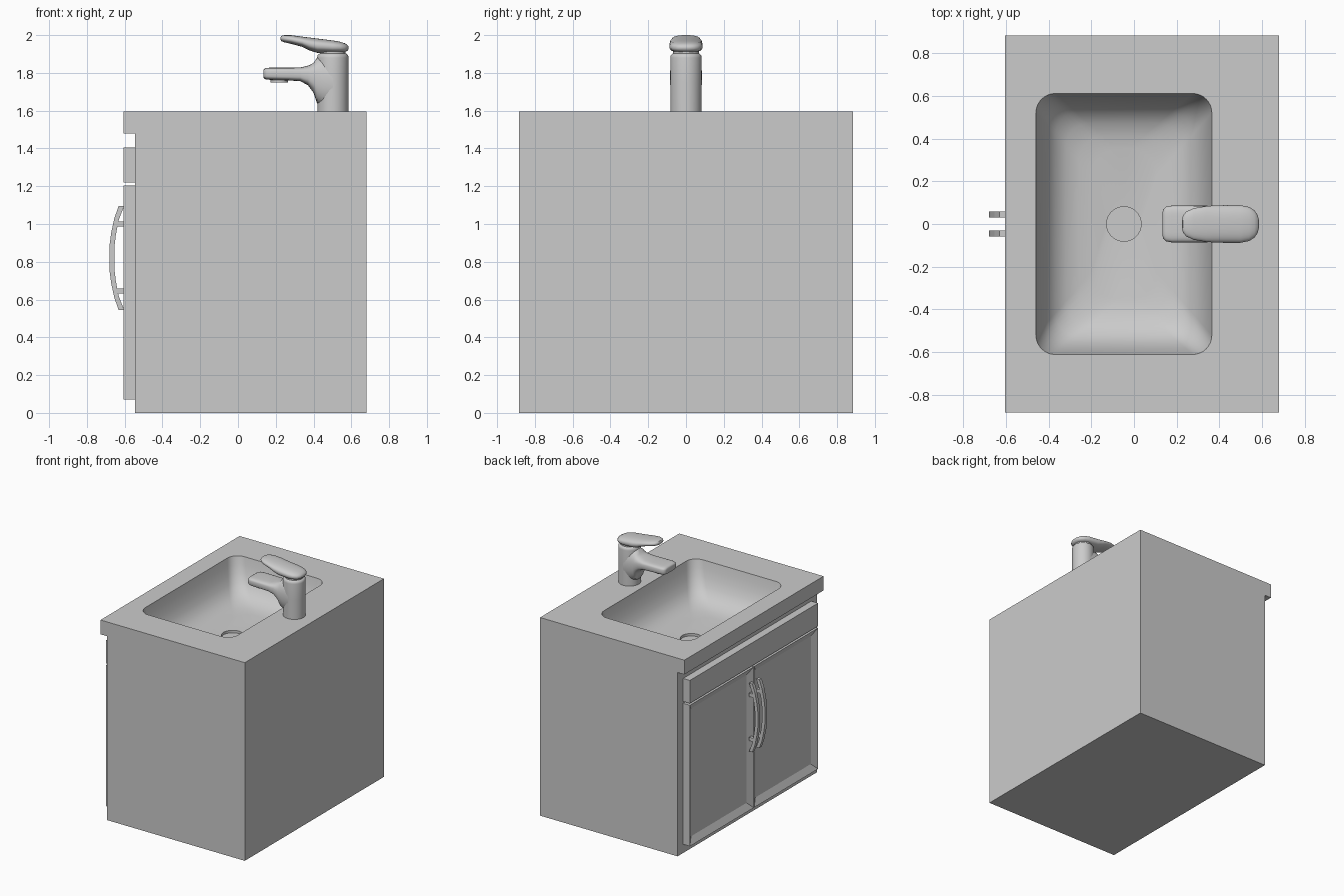
import bpy, bmesh
from math import sin, cos, pi, radians, copysign

if "Cube" in bpy.data.objects:
    bpy.data.objects.remove(bpy.data.objects["Cube"])

TOP, HALF_Y = 1.595, 0.885


def make(name, verts, faces, smooth=False, recalc=True):
    me = bpy.data.meshes.new(name)
    me.from_pydata(verts, [], faces)
    if recalc:
        bm = bmesh.new()
        bm.from_mesh(me)
        bmesh.ops.recalc_face_normals(bm, faces=bm.faces)
        bm.to_mesh(me)
        bm.free()
    if smooth:
        me.polygons.foreach_set("use_smooth", [True] * len(me.polygons))
        me.set_sharp_from_angle(angle=radians(40))
    ob = bpy.data.objects.new(name, me)
    bpy.context.collection.objects.link(ob)
    return ob


def loft(name, rings, cap_start=True, recalc=True):
    n = len(rings[0])
    verts = [v for r in rings for v in r]
    faces = [(k * n + i, k * n + (i + 1) % n, (k + 1) * n + (i + 1) % n, (k + 1) * n + i)
             for k in range(len(rings) - 1) for i in range(n)]
    faces.append(tuple(range((len(rings) - 1) * n, len(rings) * n)))
    if cap_start:
        faces.append(tuple(reversed(range(n))))
    return make(name, verts, faces, True, recalc)


def prism(name, profile, y0, y1):
    # extrude an (x, z) profile along y
    n = len(profile)
    verts = [(x, y, z) for y in (y0, y1) for x, z in profile]
    faces = [(i, (i + 1) % n, n + (i + 1) % n, n + i) for i in range(n)]
    return make(name, verts, faces + [tuple(range(n)), tuple(range(n, 2 * n))])


def box(name, x0, x1, y0, y1, z0, z1):
    return prism(name, [(x0, z0), (x1, z0), (x1, z1), (x0, z1)], y0, y1)


def rounded_rect(cx, hx, hy, r, z, seg=8):
    pts = []
    for k, (sx, sy) in enumerate([(1, 1), (-1, 1), (-1, -1), (1, -1)]):
        for j in range(seg + 1):
            a = (k + j / seg) * pi / 2
            pts.append((cx + sx * (hx - r) + r * cos(a), sy * (hy - r) + r * sin(a), z))
    return pts


def disc(cx, r, z, n=40):
    return [(cx + r * cos(2 * pi * i / n), r * sin(2 * pi * i / n), z) for i in range(n)]


def section(x, z0, z1, w, e, n=32):
    # superellipse cross-section in the yz plane
    pts = []
    for i in range(n):
        c, s = cos(2 * pi * i / n), sin(2 * pi * i / n)
        pts.append((x, w * copysign(abs(c) ** (2 / e), c),
                    (z0 + z1) / 2 + (z1 - z0) / 2 * copysign(abs(s) ** (2 / e), s)))
    return pts


# Cabinet with overhanging counter; the top face is a ring around the basin
BX, BHX, BHY = -0.0475, 0.4125, 0.612
prof = [(0.68, TOP), (-0.605, TOP), (-0.605, 1.48), (-0.545, 1.48), (-0.545, 0), (0.68, 0)]
verts = [(x, y, z) for y in (-HALF_Y, HALF_Y) for x, z in prof]
faces = [(i, (i + 1) % 6, 6 + (i + 1) % 6, 6 + i) for i in range(1, 6)]
faces += [tuple(range(6)), tuple(range(6, 12))]
verts += rounded_rect(BX, BHX, BHY, 0.09, TOP)
corners = [6, 7, 1, 0]
for k, c in enumerate(corners):
    s = 12 + 9 * k
    faces += [(c, s + j + 1, s + j) for j in range(8)]
    faces.append((c, corners[(k + 1) % 4], 12 + (9 * (k + 1)) % 36, s + 8))
make("cabinet_and_counter", verts, faces)

# Basin bowl with a shallow drain recess
bowl = [(0, 0), (0.012, 0.06), (0.03, 0.12), (0.055, 0.18), (0.09, 0.23),
        (0.14, 0.267), (0.2, 0.287), (0.26, 0.297)]
rings = [rounded_rect(BX, BHX - i, BHY - i, 0.09 + i * 0.15, TOP - d) for i, d in bowl]
rings += [rounded_rect(BX, 0.081, 0.081, 0.0805, TOP - d) for d in (0.31, 0.33)]
loft("basin", rings, cap_start=False, recalc=False)

# Drawer front
box("drawer_front", -0.605, -0.545, -0.815, 0.815, 1.22, 1.405)

# Doors with recessed panels, and bow handles
half = [(-0.632, 0.275), (-0.655, 0.21), (-0.672, 0.13), (-0.681, 0.06)]
inner = [(-0.603, 0.275), (-0.632, 0.2), (-0.647, 0.12), (-0.654, 0.06)]
bow = half + [(x, -z) for x, z in reversed(half)] + [(x, -z) for x, z in inner] + inner[::-1]
for side, s in (("left", 1), ("right", -1)):
    y0, y1 = sorted((0.003 * s, 0.815 * s))
    door = box(side + "_door", -0.605, -0.545, y0, y1, 0.07, 1.205)
    bm = bmesh.new()
    bm.from_mesh(door.data)
    front = min(bm.faces, key=lambda f: f.calc_center_median().x)
    bmesh.ops.inset_region(bm, faces=[front], thickness=0.075)
    for v in front.verts:
        v.co.x += 0.027
    bm.to_mesh(door.data)
    bm.free()
    ya, yb = 0.045 * s - 0.014, 0.045 * s + 0.014
    prism(side + "_handle", [(x, 0.82 + z) for x, z in bow], ya, yb)
    for label, z in (("upper", 1.0), ("lower", 0.645)):
        box(f"{side}_handle_{label}_post", -0.645, -0.603, ya, yb, z - 0.014, z + 0.014)

# Faucet body, spout, aerator and lever
FX = 0.502
loft("faucet_body", [disc(FX, r, z) for r, z in
     [(0.082, TOP), (0.083, 1.75), (0.083, 1.88), (0.081, 1.893), (0.074, 1.9),
      (0.068, 1.903), (0.068, 1.93)]])
loft("faucet_spout", [section(*p) for p in
     [(0.134, 1.778, 1.814, 0.055, 4), (0.138, 1.77, 1.821, 0.07, 4), (0.15, 1.765, 1.826, 0.081, 4),
      (0.175, 1.763, 1.828, 0.086, 4), (0.27, 1.76, 1.828, 0.086, 4), (0.33, 1.756, 1.829, 0.086, 3.5),
      (0.37, 1.735, 1.838, 0.085, 3), (0.4, 1.695, 1.853, 0.085, 2.5),
      (0.418, 1.64, 1.88, 0.084, 2.2), (0.45, 1.62, 1.888, 0.084, 2.2),
      (0.502, 1.61, 1.888, 0.084, 2.2)]])
loft("aerator", [disc(0.218, 0.047, z) for z in (1.75, 1.775)])
loft("faucet_lever", [section(*p, 2.4) for p in
     [(0.225, 1.978, 1.988, 0.02), (0.23, 1.968, 1.996, 0.04), (0.245, 1.962, 2.0, 0.058),
      (0.28, 1.954, 2.0, 0.074), (0.34, 1.938, 1.992, 0.084), (0.38, 1.918, 1.987, 0.087),
      (0.42, 1.906, 1.982, 0.088), (0.5, 1.904, 1.972, 0.088), (0.54, 1.906, 1.965, 0.08),
      (0.565, 1.91, 1.957, 0.064), (0.58, 1.918, 1.948, 0.042), (0.586, 1.928, 1.938, 0.018)]])
